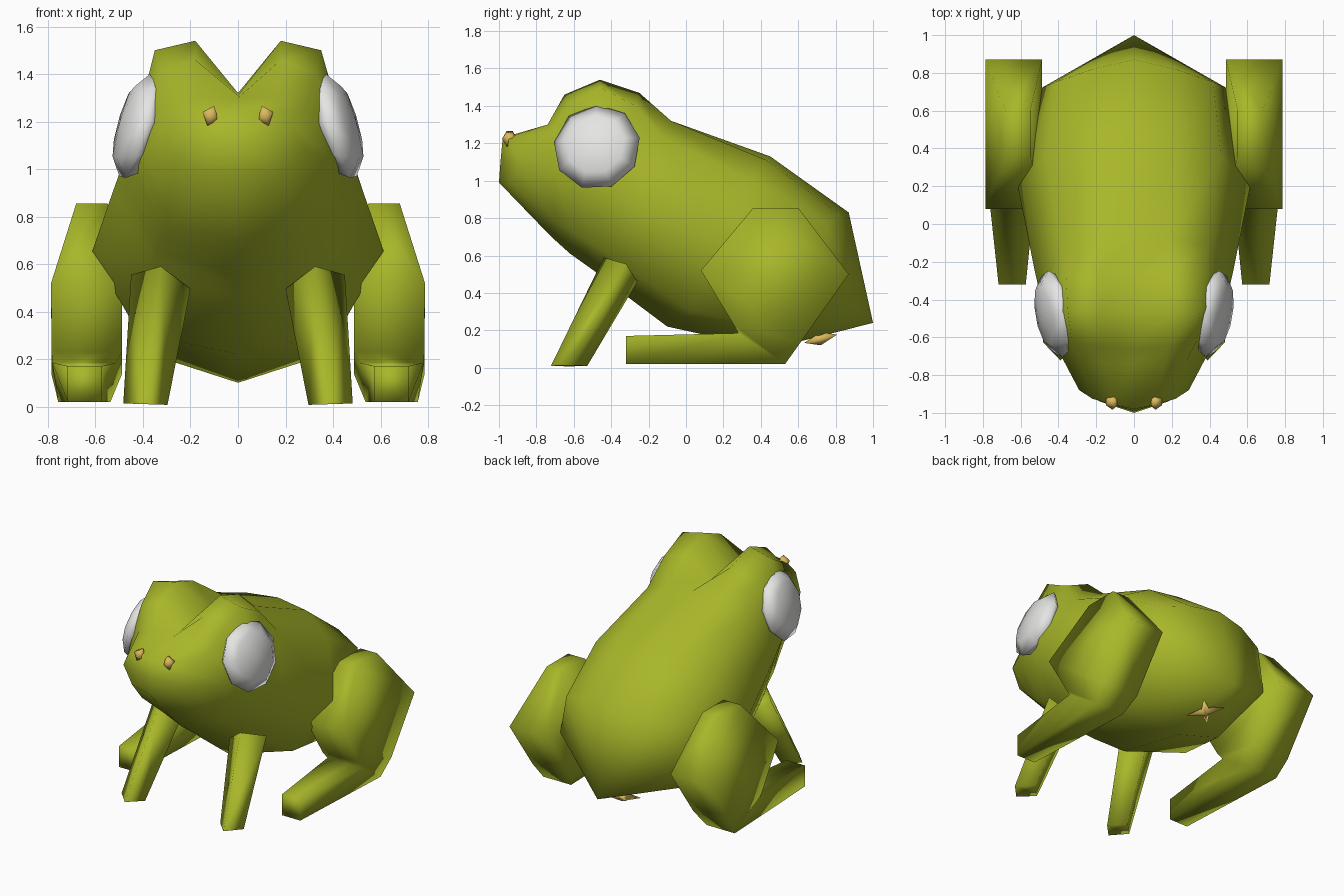
import bpy, math
from mathutils import Vector

if "Cube" in bpy.data.objects:
    bpy.data.objects.remove(bpy.data.objects["Cube"])


def material(name, rgb):
    m = bpy.data.materials.new(name)
    m.diffuse_color = (*rgb, 1)
    m.use_nodes = True
    m.node_tree.nodes["Principled BSDF"].inputs["Base Color"].default_value = m.diffuse_color
    return m


GREEN = material("green skin", (0.39, 0.47, 0.022))
WHITE = material("eye white", (0.78, 0.78, 0.77))
GOLD = material("gold", (0.72, 0.49, 0.11))


def loft(name, rings, mat, angle):
    """Skin a list of closed rings; a one-point ring makes a fan."""
    verts, faces, starts = [], [], []
    for r in rings:
        starts.append(len(verts))
        verts += [tuple(p) for p in r]
    for k in range(len(rings) - 1):
        a, b = rings[k], rings[k + 1]
        n = max(len(a), len(b))
        for i in range(n):
            j = (i + 1) % n
            f = [starts[k] + i % len(a), starts[k] + j % len(a),
                 starts[k + 1] + j % len(b), starts[k + 1] + i % len(b)]
            faces.append(list(dict.fromkeys(f)))
    for k in (0, len(rings) - 1):
        if len(rings[k]) > 2:
            faces.append([starts[k] + i for i in range(len(rings[k]))])
    me = bpy.data.meshes.new(name)
    me.from_pydata(verts, [], faces)
    me.materials.append(mat)
    ob = bpy.data.objects.new(name, me)
    bpy.context.collection.objects.link(ob)
    bpy.ops.object.select_all(action='DESELECT')
    ob.select_set(True)
    bpy.context.view_layer.objects.active = ob
    # consistent outward normals
    bpy.ops.object.mode_set(mode='EDIT')
    bpy.ops.mesh.select_all(action='SELECT')
    bpy.ops.mesh.normals_make_consistent(inside=False)
    bpy.ops.object.mode_set(mode='OBJECT')
    bpy.ops.object.shade_smooth_by_angle(angle=math.radians(angle))
    return ob


def ellipse(c, u, v, n):
    c, u, v = Vector(c), Vector(u), Vector(v)
    return [c + u * math.cos(2 * math.pi * i / n) + v * math.sin(2 * math.pi * i / n)
            for i in range(n)]


def pair(name, rings, mat, angle):
    """Make a part on both sides."""
    for side, s in (("right", 1), ("left", -1)):
        loft(f"{name}_{side}", [[(s * p[0], p[1], p[2]) for p in r] for r in rings],
             mat, angle)


# Body and head: half sections from top centre to bottom centre, nose to rump;
# the raised second and third points form the brows
halves = [
    [(0, -.98, 1.23), (.12, -.955, 1.23), (.22, -.925, 1.19), (.29, -.88, 1.08),
     (.18, -.94, .99), (0, -1, .99)],
    [(0, -.74, 1.30), (.16, -.74, 1.30), (.28, -.72, 1.26), (.385, -.70, 1.05),
     (.27, -.70, .78), (0, -.72, .70)],
    [(0, -.66, 1.31), (.18, -.65, 1.46), (.33, -.62, 1.40), (.43, -.60, 1.05),
     (.31, -.60, .72), (0, -.62, .61)],
    [(0, -.46, 1.32), (.18, -.46, 1.54), (.35, -.46, 1.50), (.465, -.46, 1.05),
     (.34, -.50, .66), (0, -.55, .56)],
    [(0, -.27, 1.32), (.18, -.25, 1.47), (.36, -.27, 1.40), (.50, -.36, .98),
     (.35, -.43, .62), (0, -.48, .51)],
    [(0, -.08, 1.32), (.19, -.08, 1.32), (.39, -.12, 1.22), (.525, -.25, .91),
     (.36, -.37, .57), (0, -.42, .46)],
    [(0, .45, 1.13), (.23, .43, 1.11), (.46, .36, 1.0), (.615, .20, .65),
     (.42, .02, .31), (0, -.10, .22)],
    [(0, .87, .83), (.22, .82, .82), (.42, .75, .77), (.49, .72, .48),
     (.34, .44, .21), (0, .45, .10)],
]
rings = [h + [(-x, y, z) for x, y, z in h[4:0:-1]] for h in halves]
loft("body", [[(0, -.992, 1.1)]] + rings + [[(0, 1.0, .24)]], GREEN, 180)

# Eyes: shallow domes facing outward, slightly up and forward
axis = Vector((.95, -.17, .27)).normalized()
up = Vector((-axis.z, 0, axis.x)).normalized()
across = axis.cross(up)
eye = Vector((.445, -.48, 1.185))


def eye_ring(depth, r, n):
    return ellipse(eye - axis * depth, up * r, across * r, n)


pair("eye", [eye_ring(.07, .20, 9), eye_ring(.02, .236, 9), eye_ring(-.035, .16, 9),
             [eye + axis * .055]], WHITE, 180)

# Front legs: four-sided tapered prisms leaning forward to the foot
pair("front_leg", [ellipse((.325, -.35, .525), (.125, .03, .03), (0, -.09, .065), 4),
                   ellipse((.39, -.625, .01), (.093, 0, .003), (0, -.097, 0), 4)],
     GREEN, 100)


# Hind legs: box sections running thigh top, thigh, ankle, heel, toe
def section(front, back, cx, wf, wb):
    return [(cx - wf, *front), (cx + wf, *front), (cx + wb, *back), (cx - wb, *back)]


pair("hind_leg", [section((.36, .855), (.60, .855), .615, .066, .066),
                  section((.08, .52), (.87, .50), .637, .15, .15),
                  section((.255, .23), (.612, .135), .637, .148, .148),
                  section((.28, .185), (.53, .02), .647, .135, .11),
                  section((-.32, .17), (-.32, .02), .645, .072, .072)], GREEN, 100)


# Nostrils: small four-sided beads
def bead(c, u, v, w):
    c, w = Vector(c), Vector(w)
    return [[c + w], ellipse(c + w * .4, u, v, 4), ellipse(c - w * .4, u, v, 4), [c - w]]


pair("nostril", bead((.115, -.943, 1.224), (.034, 0, .016), (-.014, 0, .042), (0, .04, 0)),
     GOLD, 180)

# Four-pointed star under the rump, arms on the diagonals
ring = []
for i in range(8):
    r, a = (.035, .125)[i % 2], i * math.pi / 4
    ring.append((r * math.sin(a), .72 + r * math.cos(a), .155 + .25 * r * math.cos(a)))
loft("vent_star", [[(0, .72, .19)], ring, [(0, .72, .12)]], GOLD, 180)
